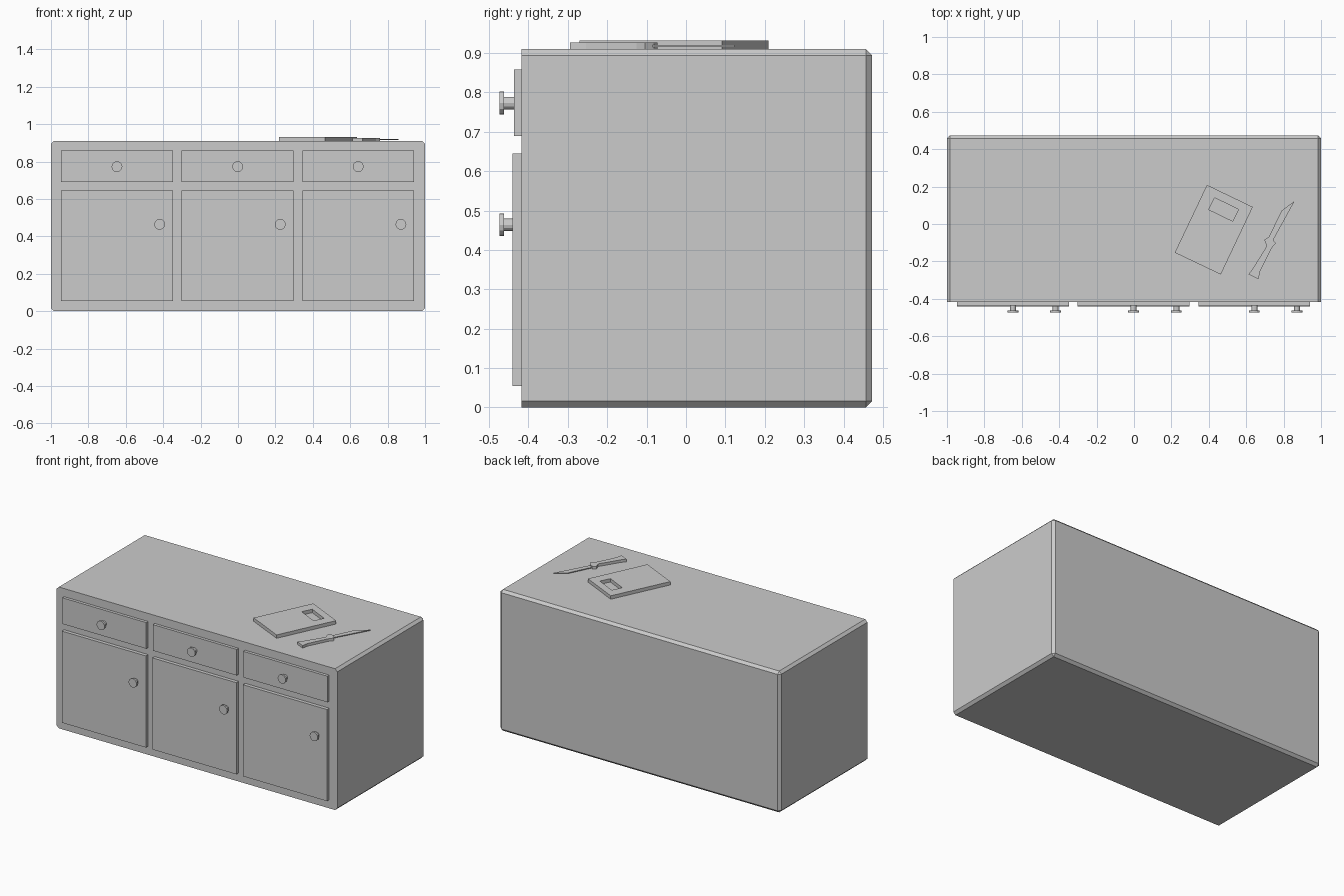
import bpy, bmesh
from mathutils import Matrix, Vector

if "Cube" in bpy.data.objects:
    bpy.data.objects.remove(bpy.data.objects["Cube"], do_unlink=True)

grey = bpy.data.materials.new("plain_grey")
grey.use_nodes = True
colour = (0.6, 0.6, 0.6, 1)
grey.diffuse_color = colour
grey.node_tree.nodes["Principled BSDF"].inputs["Base Color"].default_value = colour


def finish(name, bm):
    bmesh.ops.recalc_face_normals(bm, faces=bm.faces)
    mesh = bpy.data.meshes.new(name)
    bm.to_mesh(mesh)
    bm.free()
    mesh.materials.append(grey)
    ob = bpy.data.objects.new(name, mesh)
    bpy.context.collection.objects.link(ob)
    return ob


def add_box(bm, lo, hi):
    lo, hi = Vector(lo), Vector(hi)
    m = Matrix.Translation((lo + hi) / 2) @ Matrix.Diagonal((*(hi - lo), 1))
    bmesh.ops.create_cube(bm, size=1, matrix=m)


def box(name, lo, hi):
    bm = bmesh.new()
    add_box(bm, lo, hi)
    return finish(name, bm)


def prism(name, outline, z0, z1):
    bm = bmesh.new()
    face = bm.faces.new([bm.verts.new((x, y, z0)) for x, y in outline])
    out = bmesh.ops.extrude_face_region(bm, geom=[face], use_keep_orig=True)
    top = [v for v in out["geom"] if isinstance(v, bmesh.types.BMVert)]
    bmesh.ops.translate(bm, verts=top, vec=(0, 0, z1 - z0))
    return finish(name, bm)


def knob(name, x, z, y_panel):
    # Thin stem with a wider flat cap
    bm = bmesh.new()
    for radius, y0, y1 in ((0.016, y_panel + 0.005, -0.463), (0.029, -0.462, -0.474)):
        m = Matrix.Translation((x, (y0 + y1) / 2, z)) @ Matrix.Rotation(1.5708, 4, "X")
        bmesh.ops.create_cone(bm, cap_ends=True, segments=12, radius1=radius,
                              radius2=radius, depth=abs(y1 - y0), matrix=m)
    finish(name, bm)


# Cabinet body, chamfered everywhere except around the front face
FRONT, BACK, TOP = -0.418, 0.473, 0.91
bm = bmesh.new()
add_box(bm, (-1, FRONT, 0), (1, BACK, TOP))
edges = [e for e in bm.edges if any(v.co.y > 0 for v in e.verts)]
bmesh.ops.bevel(bm, geom=edges, offset=0.016, segments=1, affect="EDGES", profile=0.5)
finish("cabinet_body", bm)

# Three bays, each with a drawer above a door
for side, centre in (("right", -0.647), ("middle", -0.002), ("left", 0.643)):
    x0, x1 = centre - 0.299, centre + 0.299
    box(side + "_drawer", (x0, -0.437, 0.69), (x1, FRONT + 0.005, 0.858))
    box(side + "_door", (x0, -0.441, 0.055), (x1, FRONT + 0.005, 0.645))
    knob(side + "_drawer_knob", centre, 0.773, -0.437)
    knob(side + "_door_knob", centre + 0.228, 0.464, -0.441)

# Cutting board with a rectangular grip slot
board = prism("cutting_board", [(0.39, 0.209), (0.635, 0.091), (0.464, -0.27),
                                (0.218, -0.153)], TOP, 0.932)
slot = prism("slot_cutter", [(0.431, 0.14), (0.559, 0.078), (0.528, 0.015),
                             (0.4, 0.077)], TOP - 0.05, 1)
slot.hide_render = True
slot.hide_viewport = True
cut = board.modifiers.new("grip_slot", "BOOLEAN")
cut.object = slot
cut.operation = "DIFFERENCE"
cut.solver = "EXACT"

# Knife lying beside the board
prism("knife_handle", [(0.612, -0.268), (0.632, -0.243), (0.71, -0.118), (0.697, -0.085),
                       (0.717, -0.072), (0.743, -0.083), (0.758, -0.104), (0.738, -0.126),
                       (0.674, -0.254), (0.666, -0.295)], TOP, 0.927)
prism("knife_blade", [(0.715, -0.08), (0.79, 0.072), (0.859, 0.123), (0.742, -0.09)],
      0.916, 0.921)
